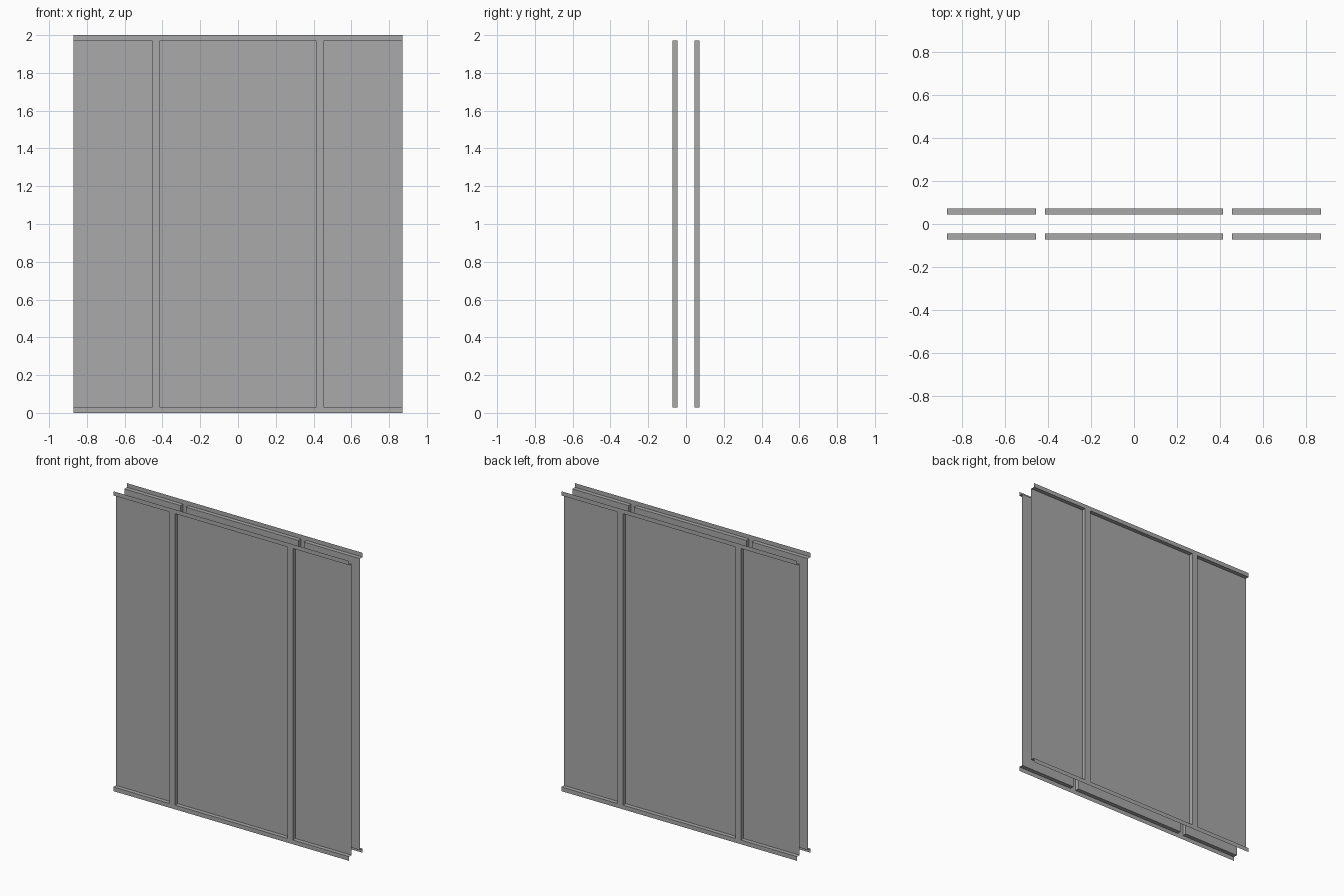
import bpy, bmesh, math
from mathutils import Matrix, Vector

cube = bpy.data.objects.get("Cube")
if cube:
    bpy.data.objects.remove(cube)

HALF_W, HEIGHT = 0.87, 2.0
OUTER, INNER = 0.071, 0.044     # depth of the frame and of the recessed panels
RAIL = 0.028                    # height of the top and bottom rails
POST_IN, POST_OUT = 0.414, 0.455

grey = bpy.data.materials.new("mid_grey")
grey.use_nodes = True
colour = (0.4, 0.4, 0.4, 1)
grey.diffuse_color = colour
grey.node_tree.nodes["Principled BSDF"].inputs["Base Color"].default_value = colour


def finish(name, bm, turn):
    """Turn the part to its side of the wall and link it."""
    bm.transform(Matrix.Rotation(turn, 4, 'Z'))
    mesh = bpy.data.meshes.new(name)
    bm.to_mesh(mesh)
    bm.free()
    mesh.materials.append(grey)
    bpy.context.collection.objects.link(bpy.data.objects.new(name, mesh))


def frame(name, turn):
    """Flat sheet frame: two full-width rails joined by two posts."""
    bm = bmesh.new()
    xs = [-HALF_W, -POST_OUT, -POST_IN, POST_IN, POST_OUT, HALF_W]
    zs = [0, RAIL, HEIGHT - RAIL, HEIGHT]
    grid = [[bm.verts.new((x, -OUTER, z)) for x in xs] for z in zs]
    for row in range(3):
        for col in range(5):
            if row == 1 and col % 2 == 0:
                continue        # opening for a recessed panel
            a, b = grid[row], grid[row + 1]
            bm.faces.new((a[col], a[col + 1], b[col + 1], b[col]))
    finish(name, bm, turn)


def recessed_panel(name, x0, x1, turn):
    """Thin tray: panel, ledges and post returns, open at the outer ends."""
    bm = bmesh.new()
    size = Vector((x1 - x0, OUTER - INNER, HEIGHT - 2 * RAIL))
    centre = Vector(((x0 + x1) / 2, -(OUTER + INNER) / 2, HEIGHT / 2))
    bmesh.ops.create_cube(bm, size=1, matrix=Matrix.LocRotScale(centre, None, size))
    bm.normal_update()
    unwanted = [f for f in bm.faces if f.normal.y < -0.5
                or abs(f.calc_center_median().x) > HALF_W - 0.001]
    bmesh.ops.delete(bm, geom=unwanted, context='FACES')
    bmesh.ops.reverse_faces(bm, faces=bm.faces[:])
    finish(name, bm, turn)


# The same sheet on both sides, back to back
for side, turn in (("front", 0), ("back", math.pi)):
    frame(side + "_frame", turn)
    recessed_panel(side + "_side_panel_a", -HALF_W, -POST_OUT, turn)
    recessed_panel(side + "_middle_panel", -POST_IN, POST_IN, turn)
    recessed_panel(side + "_side_panel_b", POST_OUT, HALF_W, turn)
